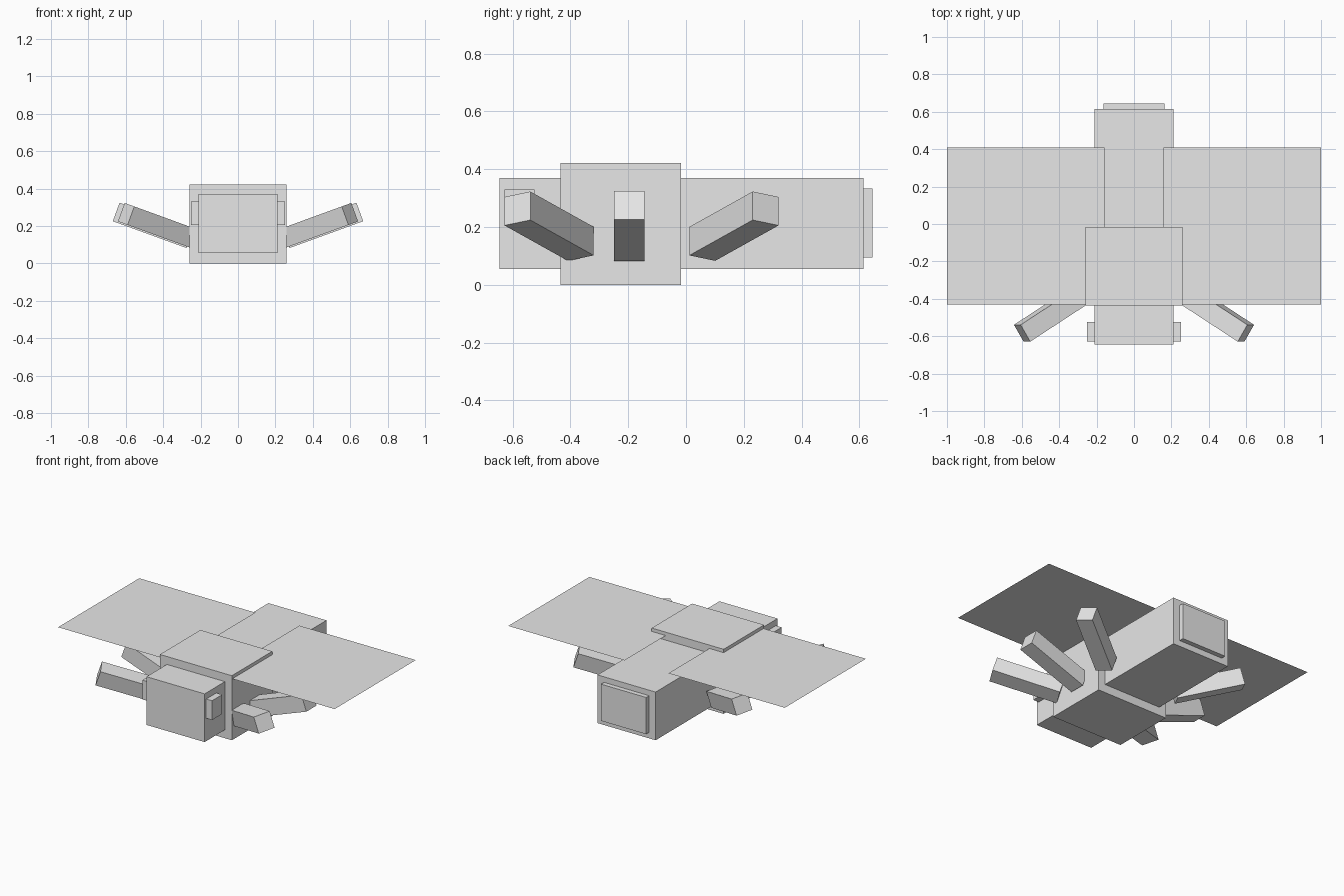
import bpy, bmesh, math
from mathutils import Matrix, Vector

cube = bpy.data.objects.get("Cube")
if cube:
    bpy.data.objects.remove(cube, do_unlink=True)

grey = bpy.data.materials.new("light grey")
grey.use_nodes = True
GREY = (0.8, 0.8, 0.8, 1)
grey.diffuse_color = GREY
grey.node_tree.nodes["Principled BSDF"].inputs["Base Color"].default_value = GREY


def finish(name, bm):
    mesh = bpy.data.meshes.new(name)
    bm.to_mesh(mesh)
    bm.free()
    mesh.materials.append(grey)
    obj = bpy.data.objects.new(name, mesh)
    bpy.context.collection.objects.link(obj)
    return obj


def block(name, centre, size, rotation=Matrix.Identity(4)):
    bm = bmesh.new()
    bmesh.ops.create_cube(bm, size=1, matrix=Matrix.Translation(centre)
                          @ rotation @ Matrix.Diagonal((*size, 1)))
    return finish(name, bm)


def span(name, x, y, z):
    """Box given by its low and high limits on each axis."""
    lo, hi = Vector((x[0], y[0], z[0])), Vector((x[1], y[1], z[1]))
    return block(name, (lo + hi) / 2, hi - lo)


# Body segments
span("thorax", (-0.26, 0.26), (-0.435, -0.017), (0, 0.422))
span("head", (-0.21, 0.21), (-0.645, -0.435), (0.055, 0.37))
span("abdomen", (-0.21, 0.21), (-0.017, 0.614), (0.055, 0.37))
span("tail_plate", (-0.163, 0.163), (0.614, 0.645), (0.094, 0.334))

# Paired parts: eyes, flat wings and three legs on each side
LEGS = {"front": (0.43, -0.474, -0.55), "middle": (0.454, -0.197, 0),
        "back": (0.43, 0.166, 0.55)}
TILT = math.radians(20)

for side, s in (("left", 1), ("right", -1)):
    block(f"{side}_eye", (s * 0.23, -0.576, 0.267), (0.044, 0.104, 0.126))

    bm = bmesh.new()
    bmesh.ops.create_grid(bm, x_segments=1, y_segments=1, size=0.5,
                          matrix=Matrix.Translation((s * 0.579, -0.011, 0.40))
                          @ Matrix.Diagonal((0.842, 0.838, 1, 1)))
    finish(f"{side}_wing", bm)

    for place, (x, y, yaw) in LEGS.items():
        turn = Matrix.Rotation(-s * TILT, 4, "Y") @ Matrix.Rotation(s * yaw, 4, "Z")
        block(f"{side}_{place}_leg", (s * x, y, 0.203), (0.42, 0.105, 0.105), turn)
